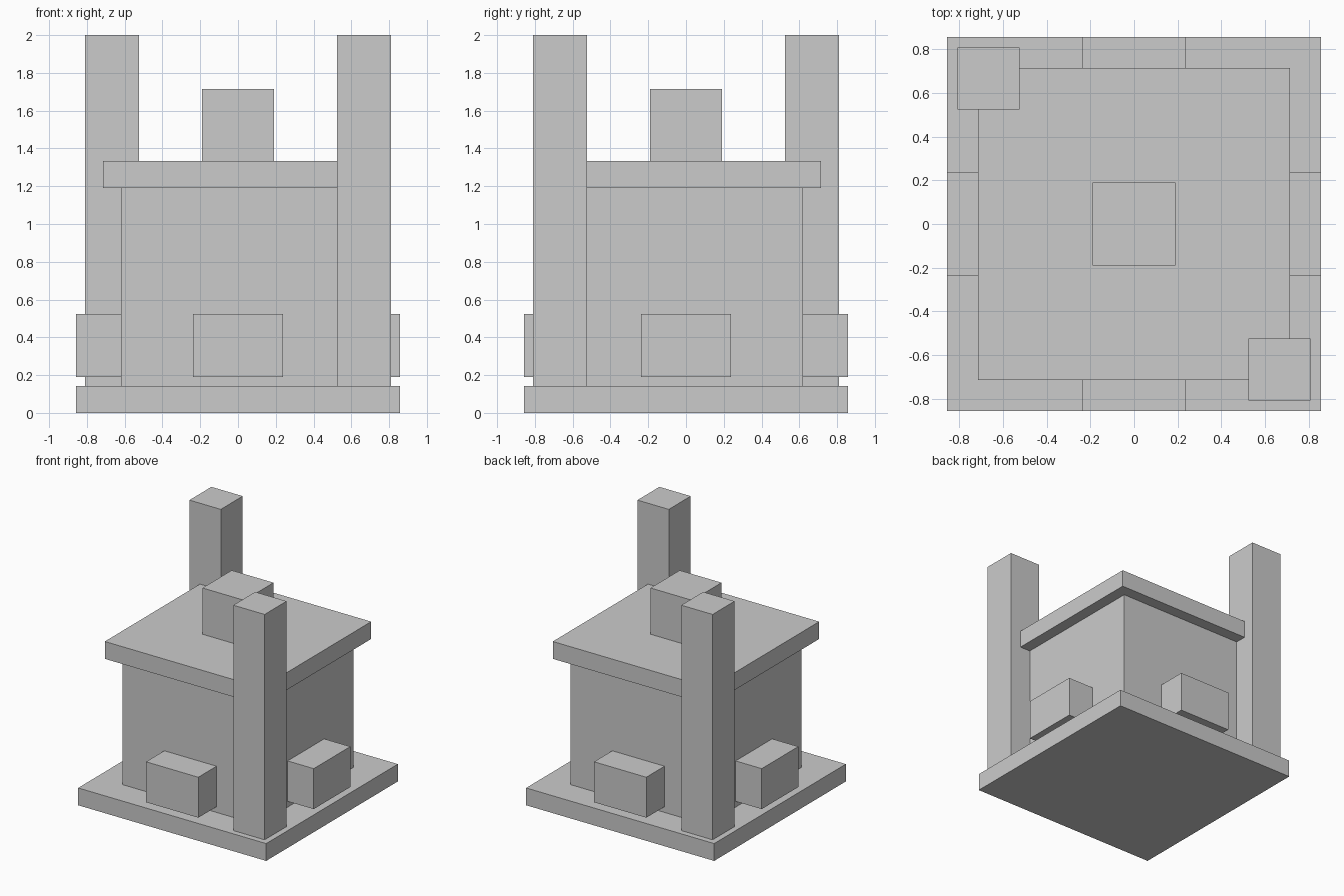
import bpy
import bmesh
from math import pi
from mathutils import Matrix, Vector

default_cube = bpy.data.objects.get("Cube")
if default_cube:
    bpy.data.objects.remove(default_cube, do_unlink=True)

U = 1 / 21  # modelling unit: the full height is 42 of these

# Single plain grey
grey = bpy.data.materials.new("plain grey")
grey.use_nodes = True
colour = (0.6, 0.6, 0.6, 1)
grey.diffuse_color = colour
grey.node_tree.nodes["Principled BSDF"].inputs["Base Color"].default_value = colour


def box(name, low, high, turn=0):
    """Box between two corners in units, turned about the z axis."""
    low, high = Vector(low) * U, Vector(high) * U
    matrix = (Matrix.Rotation(turn, 4, "Z")
              @ Matrix.Translation((low + high) / 2)
              @ Matrix.Diagonal((*(high - low), 1)))
    bm = bmesh.new()
    bmesh.ops.create_cube(bm, size=1, matrix=matrix)
    mesh = bpy.data.meshes.new(name)
    bm.to_mesh(mesh)
    bm.free()
    mesh.materials.append(grey)
    obj = bpy.data.objects.new(name, mesh)
    bpy.context.collection.objects.link(obj)
    return obj


def slab(name, half, bottom, top):
    """Square box centred on the z axis."""
    return box(name, (-half, -half, bottom), (half, half, top))


# Central stack
slab("base", 18, 0, 3)
slab("body", 13, 3, 25)
slab("roof", 15, 25, 28)
slab("roof_block", 4, 28, 36)

# Tall pillars on two opposite corners
for name, turn in (("front_left_pillar", 0), ("back_right_pillar", pi)):
    box(name, (11, -17, 3), (17, -11, 42), turn)

# One raised block in the middle of each side
for i, side in enumerate(("front", "left", "back", "right")):
    box(side + "_block", (-5, -18, 4), (5, -13, 11), i * pi / 2)
